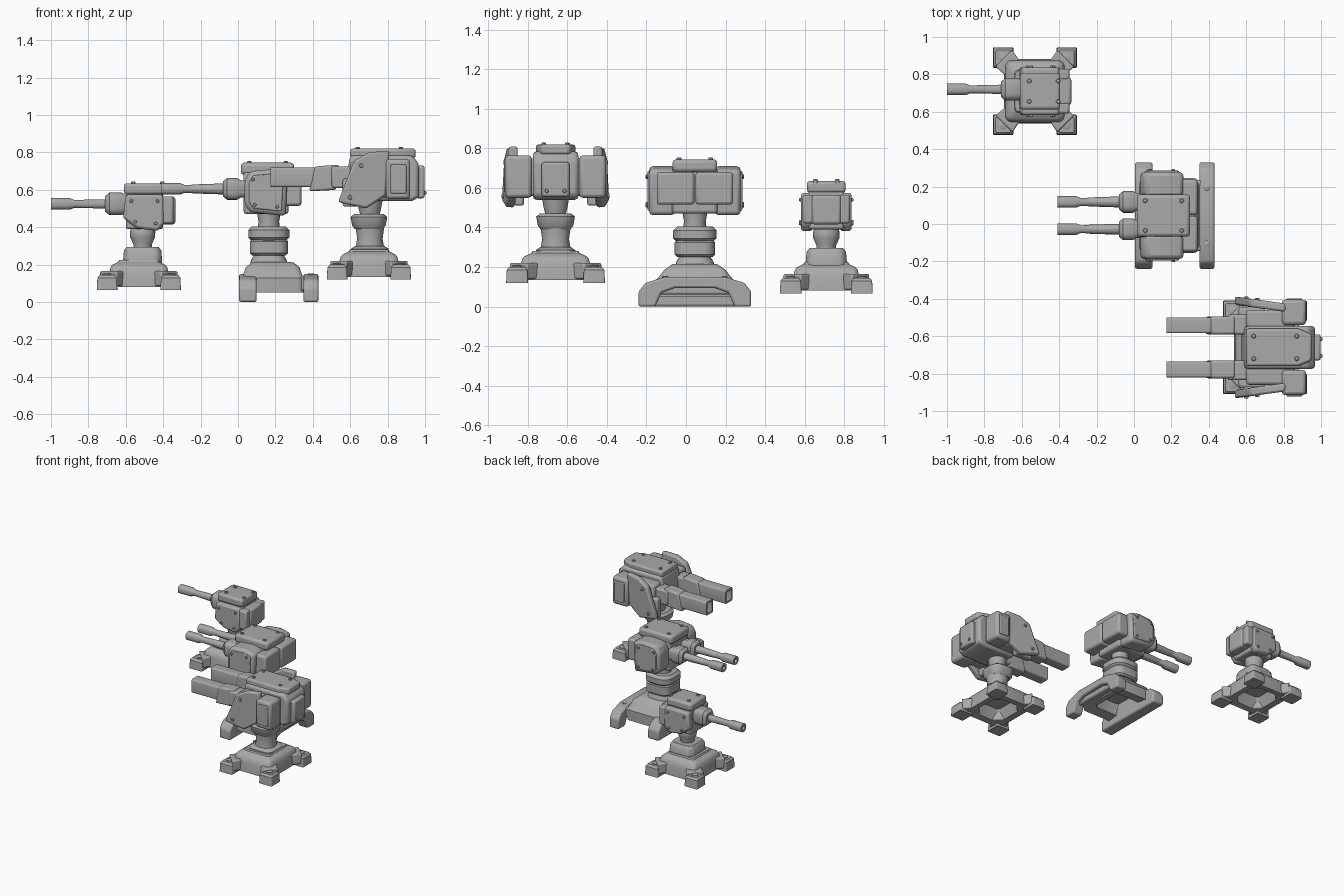
import bpy, bmesh, math

cube = bpy.data.objects.get("Cube")
if cube:
    bpy.data.objects.remove(cube, do_unlink=True)

grey = bpy.data.materials.new("plain_grey")
grey.use_nodes = True
grey.diffuse_color = (0.4, 0.4, 0.4, 1)
grey.node_tree.nodes["Principled BSDF"].inputs["Base Color"].default_value = (0.4, 0.4, 0.4, 1)
parts = []


def finish(name, bm, bevel=0.0):
    bmesh.ops.recalc_face_normals(bm, faces=bm.faces)
    mesh = bpy.data.meshes.new(name)
    bm.to_mesh(mesh)
    bm.free()
    obj = bpy.data.objects.new(name, mesh)
    mesh.materials.append(grey)
    bpy.context.collection.objects.link(obj)
    if bevel:
        mod = obj.modifiers.new("edges", "BEVEL")
        mod.width, mod.segments = bevel, 2
    parts.append(obj)
    return obj


def outline(ha, hb, c, seg=4):
    """Rectangle with rounded corners; a full corner radius gives a circle."""
    pts = []
    for k, (sa, sb) in enumerate(((1, 1), (-1, 1), (-1, -1), (1, -1))):
        for i in range(seg + 1):
            t = math.pi / 2 * (k + i / seg * 0.98 + 0.01)
            pts.append((sa * (ha - c) + c * math.cos(t), sb * (hb - c) + c * math.sin(t)))
    return pts


def place(axis, a, b, t):
    return {"x": (t, a, b), "y": (a, t, b), "z": (a, b, t)}[axis]


def loft(name, axis, ca, cb, sections):
    """Skin through sections (position, half a, half b, roundness 0..1)."""
    bm = bmesh.new()
    rings = []
    for t, ha, hb, rnd in sections:
        rings.append([bm.verts.new(place(axis, ca + a, cb + b, t))
                      for a, b in outline(ha, hb, rnd * min(ha, hb))])
    n = len(rings[0])
    for r, s in zip(rings, rings[1:]):
        for i in range(n):
            bm.faces.new((r[i], r[(i + 1) % n], s[(i + 1) % n], s[i]))
    bm.faces.new(rings[0])
    bm.faces.new(rings[-1])
    return finish(name, bm)


def round_loft(name, axis, ca, cb, sections, rnd=1.0):
    return loft(name, axis, ca, cb, [(t, r, r, rnd) for t, r in sections])


def prism(name, axis, poly, t0, t1, bevel=0.01, shear=0.0, pivot=0.0):
    """Extrude a side profile along an axis, optionally slanting it."""
    bm = bmesh.new()
    rings = [[bm.verts.new(place(axis, a, b, t + shear * (a - pivot))) for a, b in poly]
             for t in (t0, t1)]
    n = len(poly)
    for i in range(n):
        j = (i + 1) % n
        bm.faces.new((rings[0][i], rings[0][j], rings[1][j], rings[1][i]))
    for r in rings:
        bm.faces.new(r)
    return finish(name, bm, bevel)


def box(name, x0, x1, y0, y1, z0, z1, bevel=0.012):
    return prism(name, "y", [(x0, z0), (x1, z0), (x1, z1), (x0, z1)], y0, y1, bevel)


def bolt(axis, a, b, t, sign=1, r=0.012):
    round_loft("bolt", axis, a, b, [(t - sign * 0.01, r), (t + sign * 0.006, r),
                                    (t + sign * 0.009, r * 0.7)])


def footed_base(cx, cy, z, hx, hy):
    """Hollow pedestal with four corner feet."""
    w = 0.165
    loft("base_body", "z", cx, cy, [(z + q, s, s * hy / hx, 0.2) for q, s in (
        (0.10, 0.09), (0.02, 0.12), (0.015, w), (0.09, w - 0.005), (0.125, 0.15),
        (0.135, 0.14), (0.15, 0.11), (0.16, 0.105))])
    for sx in (1, -1):
        for sy in (1, -1):
            fx, fy = cx + sx * (hx - 0.055), cy + sy * (hy - 0.055)
            loft("base_foot", "z", fx, fy, [(z, 0.055, 0.055, 0.15), (z + 0.065, 0.052, 0.052, 0.15),
                                            (z + 0.08, 0.04, 0.04, 0.2)])
            bolt("z", fx, fy, z + 0.08, r=0.025)
            prism("base_leg", "z", [(fx + sx * 0.04, fy - sy * 0.05), (fx - sx * 0.05, fy + sy * 0.04),
                                    (cx + sx * 0.06, cy + sy * 0.13), (cx + sx * 0.13, cy + sy * 0.06)],
                  z + 0.02, z + 0.1, 0.008)


def barrel(y, z, tip, neck, end, r_muzzle, r_mantle):
    """Round gun barrel with an open muzzle and a thick mantle."""
    round_loft("gun_barrel", "x", y, z, [
        (tip + 0.04, 0.014), (tip, 0.016), (tip, r_muzzle), (tip + 0.1, r_muzzle),
        (tip + 0.125, 0.021), (neck, 0.025)], 0.8)
    round_loft("gun_mantle", "x", y, z, [
        (neck - 0.01, r_mantle * 0.7), (neck + 0.012, r_mantle),
        (end - 0.02, r_mantle), (end, r_mantle * 0.8), (end + 0.04, r_mantle * 0.8)], 0.6)


# Small turret: pedestal and neck
ax, ay = -0.53, 0.71
footed_base(ax, ay, 0.065, 0.225, 0.235)
round_loft("small_collar", "z", ax + 0.02, ay, [(0.2, 0.105), (0.215, 0.105), (0.275, 0.1), (0.295, 0.085)], 0.45)
round_loft("small_neck", "z", ax + 0.02, ay, [(0.28, 0.05), (0.31, 0.05), (0.345, 0.066), (0.375, 0.068), (0.41, 0.055)])
# Small turret: head
box("small_head_core", -0.6, -0.40, 0.62, 0.80, 0.39, 0.59)
box("small_head_cap", -0.61, -0.395, 0.612, 0.808, 0.575, 0.635, 0.015)
box("small_head_back", -0.43, -0.335, 0.635, 0.785, 0.415, 0.565, 0.015)
small_cheek = [(-0.6, 0.575), (-0.4, 0.575), (-0.395, 0.42), (-0.43, 0.38), (-0.54, 0.395), (-0.615, 0.45)]
for s in (1, -1):
    prism("small_cheek", "y", small_cheek, ay + s * 0.07, ay + s * 0.128, 0.014)
    box("small_rear_pad", -0.44, -0.345, *sorted((ay + s * 0.06, ay + s * 0.12)), 0.42, 0.565)
    for bx, bz in ((-0.57, 0.54), (-0.43, 0.54), (-0.55, 0.43), (-0.44, 0.42)):
        bolt("y", bx, bz, ay + s * 0.128, s, 0.009)
for bx, by in ((-0.56, 0.765), (-0.405, 0.655), (-0.56, 0.655), (-0.405, 0.765)):
    bolt("z", bx, by, 0.635)
barrel(0.72, 0.525, -1.0, -0.7, -0.6, 0.031, 0.06)

# Twin turret: pedestal on two long skids
bx, by = 0.165, 0.045
loft("skid_base_body", "z", 0.185, by, [(z, a, b, 0.2) for z, a, b in (
    (0.14, 0.09, 0.1), (0.06, 0.11, 0.12), (0.05, 0.165, 0.2), (0.13, 0.165, 0.2),
    (0.165, 0.15, 0.17), (0.185, 0.145, 0.155), (0.21, 0.115, 0.12), (0.215, 0.1, 0.11))])
skid = [(-0.285, 0), (-0.285, 0.075), (-0.25, 0.12), (-0.15, 0.15)]
arch = [(0.2, 0.0), (0.17, 0.07), (0.1, 0.095)]
top_line = skid + [(-a, z) for a, z in reversed(skid)]
notch = arch + [(-a, z) for a, z in reversed(arch)]
prism("front_skid", "x", [(by + a, z) for a, z in top_line], 0.005, 0.1, 0.012)
prism("rear_skid", "x", [(by + a, z) for a, z in top_line + notch], 0.35, 0.43, 0.01)
box("rear_skid_link", 0.29, 0.40, by - 0.19, by + 0.19, 0.06, 0.14)
for s in (1, -1):
    bolt("z", 0.39, by + s * 0.15, 0.145, r=0.016)
round_loft("twin_lower_neck", "z", bx, by, [(0.2, 0.1), (0.225, 0.095), (0.25, 0.08), (0.27, 0.08)], 0.7)
round_loft("twin_lower_ring", "z", bx, by, [(0.25, 0.09), (0.262, 0.102), (0.325, 0.102), (0.335, 0.09)], 0.55)
round_loft("twin_upper_ring", "z", bx, by, [(0.33, 0.095), (0.345, 0.11), (0.385, 0.11), (0.405, 0.09)], 0.7)
round_loft("twin_neck", "z", bx, by, [(0.39, 0.06), (0.43, 0.055), (0.5, 0.068)])
# Twin turret: head
box("twin_head_core", 0.03, 0.27, -0.07, 0.16, 0.47, 0.7, 0.015)
box("twin_head_cap", 0.015, 0.3, by - 0.113, by + 0.113, 0.68, 0.745, 0.018)
twin_cheek = [(0.035, 0.65), (0.065, 0.7), (0.18, 0.71), (0.265, 0.69),
              (0.255, 0.46), (0.065, 0.48), (0.035, 0.52)]
for s in (1, -1):
    prism("twin_cheek", "y", twin_cheek, by + s * 0.1, by + s * 0.232, 0.02)
    prism("cheek_plate", "y", [(0.15 + (x - 0.15) * 0.8, 0.585 + (z - 0.585) * 0.8) for x, z in twin_cheek],
          by + s * 0.22, by + s * 0.24, 0.006)
    box("rear_box", 0.22, 0.34, *sorted((by + s * 0.003, by + s * 0.193)), 0.515, 0.68, 0.015)
    for px, pz in ((0.08, 0.655), (0.21, 0.66), (0.09, 0.52), (0.21, 0.51)):
        bolt("y", px, pz, by + s * 0.24, s, 0.009)
    for px in (0.06, 0.255):
        bolt("z", px, by + s * 0.08, 0.745)
    barrel(by + s * 0.073, 0.605, -0.41, -0.07, 0.015, 0.031, 0.058)
# Twin turret: tapered sleeves over the barrels
for s in (1, -1):
    round_loft("barrel_sleeve", "x", by + s * 0.073, 0.605, [(-0.26, 0.02), (-0.24, 0.024), (-0.06, 0.03)])

# Heavy turret: pedestal and neck
cx, cy = 0.7, -0.66
footed_base(cx, cy, 0.12, 0.225, 0.25)
round_loft("heavy_collar", "z", cx + 0.005, cy, [(0.26, 0.1), (0.285, 0.1), (0.3, 0.078)], 0.5)
round_loft("heavy_lower_neck", "z", cx + 0.005, cy, [(0.28, 0.078), (0.34, 0.068), (0.41, 0.078)], 0.9)
round_loft("heavy_ring", "z", cx, cy, [(0.39, 0.075), (0.41, 0.09), (0.455, 0.098), (0.47, 0.08)], 0.7)
round_loft("heavy_neck", "z", cx + 0.005, cy, [(0.46, 0.05), (0.5, 0.06), (0.57, 0.072)])
# Heavy turret: head
prism("heavy_head_core", "y", [(0.57, 0.62), (0.6, 0.785), (0.93, 0.785), (0.968, 0.74),
                               (0.968, 0.56), (0.93, 0.54), (0.66, 0.54)], cy - 0.115, cy + 0.115, 0.018)
prism("heavy_head_cap", "z", [(0.6, cy - 0.1), (0.88, cy - 0.1), (0.95, cy - 0.07),
                              (0.95, cy + 0.07), (0.88, cy + 0.1), (0.6, cy + 0.1)], 0.77, 0.82, 0.012)
box("heavy_back_plate", 0.95, 0.998, cy - 0.07, cy + 0.07, 0.555, 0.73, 0.012)
blade = [(0.62, 0.755), (0.70, 0.80), (0.81, 0.81), (0.79, 0.57), (0.685, 0.5), (0.535, 0.535)]
for s in (1, -1):
    box("side_pod", 0.60, 0.86, *sorted((cy + s * 0.1, cy + s * 0.2)), 0.56, 0.75, 0.015)
    box("rear_pod", 0.79, 0.92, *sorted((cy + s * 0.12, cy + s * 0.255)), 0.55, 0.765, 0.018)
    box("pod_panel", 0.815, 0.9, *sorted((cy + s * 0.24, cy + s * 0.262)), 0.58, 0.735, 0.006)
    prism("side_blade", "y", blade, cy + s * 0.205, cy + s * 0.25, 0.012, -s * 0.14, 0.7)
    box("blade_strut", 0.56, 0.70, *sorted((cy + s * 0.16, cy + s * 0.215)), 0.51, 0.66)
    for px, pz in ((0.66, 0.73), (0.6, 0.56)):
        bolt("y", px, pz, cy + s * (0.25 - 0.14 * (px - 0.7)), s)
    for px in (0.64, 0.87):
        bolt("z", px, cy + s * 0.06, 0.82)
    for pz in (0.585, 0.715):
        bolt("x", cy + s * 0.045, pz, 0.998, r=0.01) if pz < 0.6 else None
    # Square cannon with an open muzzle
    loft("cannon", "x", cy + s * 0.118, 0.668, [
        (0.24, 0.028, 0.035, 0.2), (0.175, 0.03, 0.037, 0.2), (0.175, 0.042, 0.052, 0.25),
        (0.42, 0.042, 0.052, 0.25)])
    prism("cannon_housing", "y", [(0.41, 0.725), (0.54, 0.735), (0.525, 0.6), (0.38, 0.592)],
          cy + s * 0.07, cy + s * 0.165, 0.012)
    box("cannon_mount", 0.5, 0.65, *sorted((cy + s * 0.07, cy + s * 0.175)), 0.61, 0.725)

# Smooth shading with crisp edges
bpy.ops.object.select_all(action="DESELECT")
for obj in parts:
    obj.select_set(True)
bpy.context.view_layer.objects.active = parts[0]
bpy.ops.object.shade_smooth_by_angle(angle=math.radians(35))
# Rest the lowest feet on the ground
bpy.context.view_layer.update()
